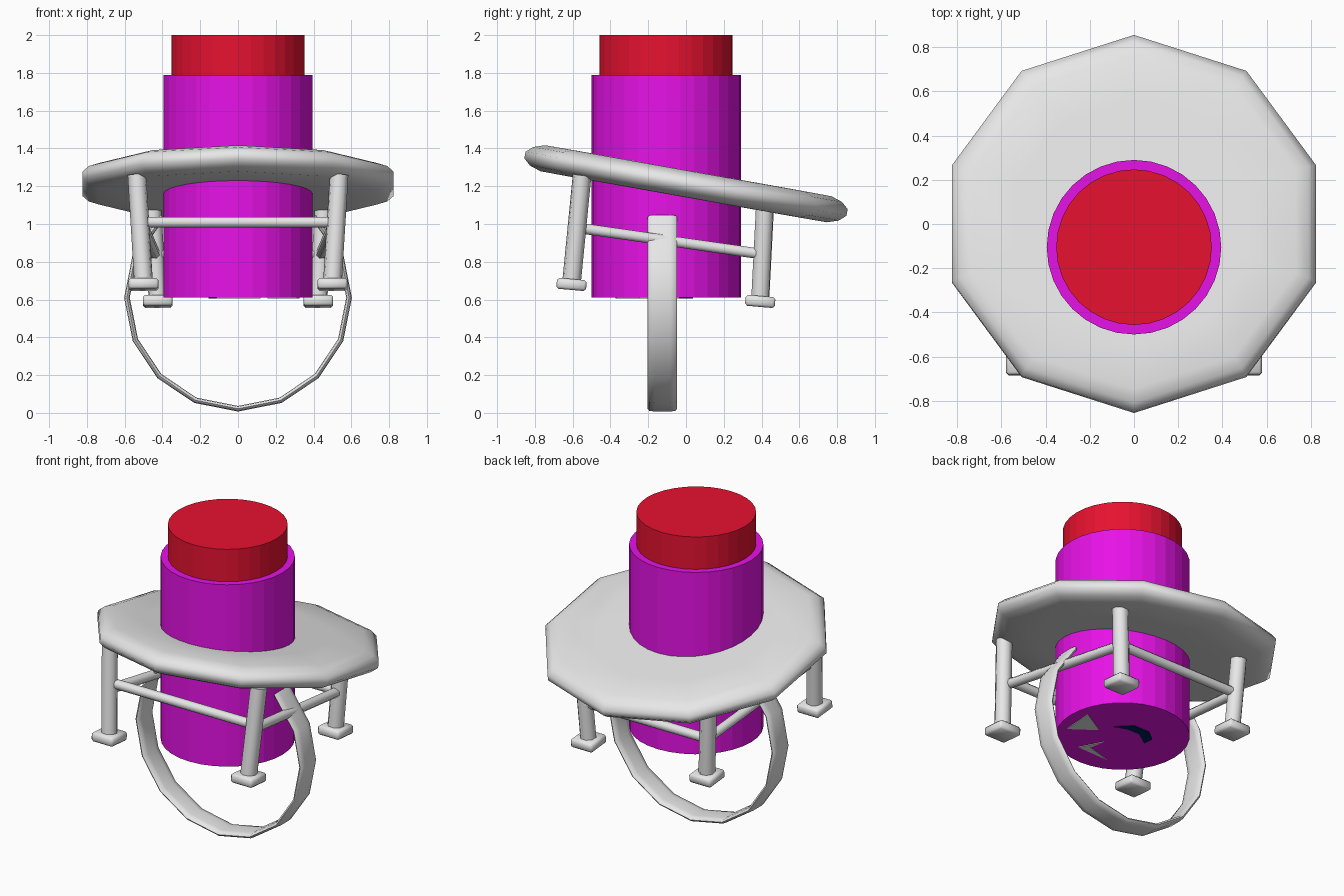
import bpy, bmesh, math
from mathutils import Vector, Matrix

if "Cube" in bpy.data.objects:
    bpy.data.objects.remove(bpy.data.objects["Cube"], do_unlink=True)


def material(name, rgb):
    m = bpy.data.materials.new(name)
    m.use_nodes = True
    m.diffuse_color = (*rgb, 1)
    m.node_tree.nodes["Principled BSDF"].inputs["Base Color"].default_value = (*rgb, 1)
    return m


grey = material("light grey", (0.8, 0.8, 0.8))
purple = material("purple", (0.8, 0.006, 0.8))
red = material("red", (0.8, 0.006, 0.03))
navy = material("navy", (0.0, 0.01, 0.1))

TILT = math.radians(-10.1)
BODY_Y = -0.105


def finish(name, bm, mat, smooth=None):
    bmesh.ops.recalc_face_normals(bm, faces=bm.faces)
    mesh = bpy.data.meshes.new(name)
    bm.to_mesh(mesh)
    bm.free()
    mesh.materials.append(mat)
    ob = bpy.data.objects.new(name, mesh)
    bpy.context.collection.objects.link(ob)
    if smooth:
        bpy.ops.object.select_all(action="DESELECT")
        ob.select_set(True)
        bpy.context.view_layer.objects.active = ob
        bpy.ops.object.shade_smooth_by_angle(angle=math.radians(smooth))
    return ob


def loft(bm, rings, closed=False):
    """Skin a list of point rings, capping the ends unless closed."""
    loops = [[bm.verts.new(p) for p in r] for r in rings]
    n = len(loops[0])
    for a, b in zip(loops, loops[1:]):
        for i in range(n):
            bm.faces.new((a[i], a[(i + 1) % n], b[(i + 1) % n], b[i]))
    bm.faces.new(loops[0])
    bm.faces.new(loops[-1])


def turned(name, profile, sides, mat, start=0.0, smooth=None):
    """Lathe a (radius, height) profile around z."""
    bm = bmesh.new()
    angles = [start + math.tau * i / sides for i in range(sides)]
    loft(bm, [[(r * math.cos(a), r * math.sin(a), z) for a in angles] for r, z in profile])
    return finish(name, bm, mat, smooth)


def beam(name, a, b, radius, sides=8):
    a, b = Vector(a), Vector(b)
    rot = (b - a).to_track_quat("Z", "Y").to_matrix().to_4x4()
    bm = bmesh.new()
    bmesh.ops.create_cone(bm, cap_ends=True, segments=sides, radius1=radius, radius2=radius,
                          depth=(b - a).length,
                          matrix=Matrix.Translation((a + b) / 2) @ rot @ Matrix.Rotation(math.pi / sides, 4, "Z"))
    return finish(name, bm, grey, 50)


# Upright body and cap
body = turned("body", [(0.395, 0.61), (0.395, 1.79)], 32, purple)
cap = turned("cap", [(0.352, 1.75), (0.352, 2.0)], 32, red)
for ob in (body, cap):
    ob.location.y = BODY_Y

# Tilted ten-sided platform
platform = turned("platform",
                  [(0.55, -0.071), (0.77, -0.07), (0.83, -0.05), (0.866, -0.018),
                   (0.866, 0.018), (0.83, 0.05), (0.77, 0.07), (0.55, 0.071)],
                  10, grey, math.pi / 2, 80)
platform.location.z = 1.213
platform.rotation_euler.x = TILT

# Legs with block feet, in mirrored pairs
legs = {"front": ((0.535, -0.55, 1.26), (0.50, -0.606, 0.69)),
        "back": ((0.455, 0.418, 1.09), (0.425, 0.393, 0.60))}
for end, (top, bottom) in legs.items():
    for side, s in (("left", 1), ("right", -1)):
        t = Vector((top[0] * s, top[1], top[2]))
        b = Vector((bottom[0] * s, bottom[1], bottom[2]))
        beam(f"{end}_{side}_leg", t, b, 0.05)
        bm = bmesh.new()
        bmesh.ops.create_cube(bm, size=1, matrix=Matrix.Diagonal((0.158, 0.158, 0.058, 1)))
        bmesh.ops.bevel(bm, geom=bm.edges[:], offset=0.012, segments=1, affect="EDGES")
        foot = finish(f"{end}_{side}_foot", bm, grey, 50)
        foot.location = b + Vector((0, 0, -0.01))
        foot.rotation_euler = ((t - b).to_track_quat("Z", "Y").to_euler().x, 0, 0)
        foot.rotation_euler.x = TILT * 0.5

# Rails joining the legs
front, back = (0.49, -0.565, 1.01), (0.44, 0.405, 0.84)
for s, side in ((1, "left"), (-1, "right")):
    beam(f"{side}_rail", (0.50 * s, -0.56, 0.978), (back[0] * s, back[1], back[2]), 0.03)
for name, (x, y, z) in (("front_rail", front), ("back_rail", back)):
    beam(name, (-x, y, z), (x, y, z), 0.03)

# Open hoop: rounded flat strip swept around three quarters of a circle
bm = bmesh.new()
section = [(0.0, -0.078), (0.011, -0.07), (0.015, -0.04), (0.015, 0.04),
           (0.011, 0.07), (0.0, 0.078), (-0.011, 0.07), (-0.015, 0.04),
           (-0.015, -0.04), (-0.011, -0.07)]
rings = []
for i in range(13):
    a = math.radians(45 - 22.5 * i)
    rings.append([((0.588 + d) * math.cos(a), -0.125 + w, 0.61 + (0.588 + d) * math.sin(a))
                  for d, w in section])
for k, sx in ((0, 1), (-1, -1)):      # ends run slightly past the last joint
    rings[k] = [(x - 0.015 * sx, y, z + 0.012) for x, y, z in rings[k]]
loft(bm, rings)
finish("hoop", bm, grey, 60)


# Thin marks on the underside
def mark(name, points, mat):
    bm = bmesh.new()
    h = math.sqrt(0.5)
    loft(bm, [[((v - u) * h, BODY_Y + (u + v) * h, z) for u, v in points] for z in (0.606, 0.612)])
    finish(name, bm, mat)


mark("underside_wedge", [(-0.32, 0.12), (-0.18, 0.28), (-0.13, 0.09)], grey)
mark("underside_chevron", [(-0.27, -0.1), (-0.11, -0.05), (-0.2, -0.11), (-0.11, -0.27)], grey)
mark("underside_arc", [(-0.04, 0.12), (0.08, 0.12), (0.16, 0.04), (0.17, -0.05),
                       (0.12, -0.09), (0.1, 0.02), (0.04, 0.08)], navy)
